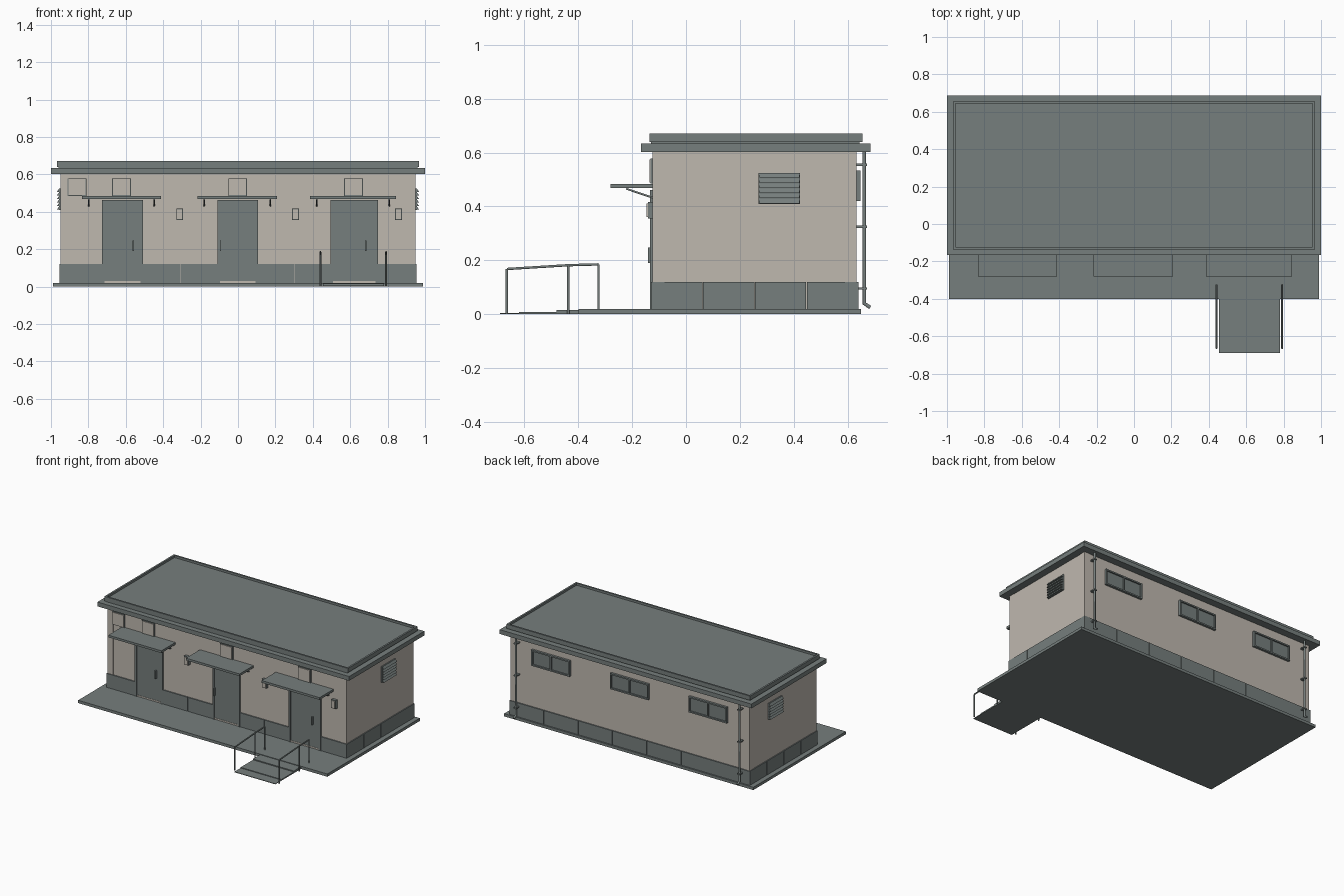
import bpy
import bmesh
from mathutils import Vector

old = bpy.data.objects.get("Cube")
if old:
    bpy.data.objects.remove(old, do_unlink=True)


def material(name, rgb):
    mat = bpy.data.materials.new(name)
    mat.use_nodes = True
    mat.diffuse_color = (*rgb, 1)
    mat.node_tree.nodes["Principled BSDF"].inputs["Base Color"].default_value = (*rgb, 1)
    return mat


GREY = material("slate_grey", (0.18, 0.21, 0.205))
TAN = material("warm_plaster", (0.52, 0.48, 0.43))


def finish(name, bm, mat):
    mesh = bpy.data.meshes.new(name)
    bm.to_mesh(mesh)
    bm.free()
    mesh.materials.append(mat)
    obj = bpy.data.objects.new(name, mesh)
    bpy.context.scene.collection.objects.link(obj)
    return obj


def box(name, x, y, z, mat=GREY, rim=None):
    """Box from three (low, high) ranges; rim = (width, depth) sinks the top."""
    bm = bmesh.new()
    bmesh.ops.create_cube(bm, size=1)
    for v in bm.verts:
        v.co = [r[0] + (c + 0.5) * (r[1] - r[0]) for c, r in zip(v.co, (x, y, z))]
    if rim:
        top = max(bm.faces, key=lambda f: f.calc_center_median().z)
        bmesh.ops.inset_region(bm, faces=[top], thickness=rim[0])
        inner = bmesh.ops.extrude_face_region(bm, geom=[top])["geom"]
        bmesh.ops.delete(bm, geom=[top], context='FACES_ONLY')
        for v in inner:
            if isinstance(v, bmesh.types.BMVert):
                v.co.z -= rim[1]
    bmesh.ops.recalc_face_normals(bm, faces=bm.faces)
    return finish(name, bm, mat)


def tube(name, points, radius, mat=GREY):
    """Round bar along a polyline."""
    curve = bpy.data.curves.new(name, 'CURVE')
    curve.dimensions = '3D'
    curve.bevel_depth = radius
    curve.bevel_resolution = 1
    curve.use_fill_caps = True
    spline = curve.splines.new('POLY')
    spline.points.add(len(points) - 1)
    for p, co in zip(spline.points, points):
        p.co = (*co, 1)
    curve.materials.append(mat)
    obj = bpy.data.objects.new(name, curve)
    bpy.context.scene.collection.objects.link(obj)
    return obj


def split(low, high, count, gap=0.003):
    """Equal ranges with a small seam between neighbours."""
    step = (high - low) / count
    return [(low + i * step + gap / 2 * (i > 0),
             low + (i + 1) * step - gap / 2 * (i < count - 1)) for i in range(count)]


FRONT, BACK, SIDE = -0.122, 0.632, 0.948

# Paved base and shallow entry steps
box("base_slab", (-0.99, 0.99), (-0.40, 0.65), (0, 0.02))
for i, (y, z) in enumerate([(-0.69, 0.004), (-0.62, 0.009), (-0.48, 0.016)]):
    box(f"entry_step_{i}", (0.455, 0.78), (y, -0.40), (0, z))

# Walls and corner posts
box("walls", (-SIDE, SIDE), (FRONT, BACK), (0.02, 0.605), TAN)
for sx in (-1, 1):
    for y in ((FRONT - 0.002, -0.08), (0.59, BACK + 0.002)):
        box("corner_post", sorted((sx * 0.905, sx * 0.95)), y, (0.02, 0.605), TAN)

# Roof slab and parapet with sunken deck
box("roof_slab", (-1, 1), (-0.167, 0.686), (0.603, 0.634))
box("roof_neck", (-0.96, 0.96), (-0.13, 0.645), (0.63, 0.642))
box("roof_parapet", (-0.968, 0.968), (-0.135, 0.656), (0.64, 0.671), rim=(0.018, 0.015))

# Doors: opening range and handle position
doors = [(-0.727, -0.508, -0.56), (-0.11, 0.107, -0.094), (0.495, 0.749, 0.684)]
for i, (a, b, h) in enumerate(doors):
    frame, top = 0.014, 0.462
    outer = (FRONT - 0.012, FRONT)
    box(f"door_{i}_leaf", (a + frame, b - frame), (FRONT - 0.006, FRONT), (0.03, top - frame))
    box(f"door_{i}_threshold", (a + frame, b - frame), (FRONT - 0.008, FRONT), (0.02, 0.03), TAN)
    box(f"door_{i}_left_jamb", (a, a + frame), outer, (0.02, top))
    box(f"door_{i}_right_jamb", (b - frame, b), outer, (0.02, top))
    box(f"door_{i}_head", (a + frame, b - frame), outer, (top - frame, top))
    box(f"door_{i}_handle", (h - 0.004, h + 0.004), (FRONT - 0.02, FRONT - 0.006), (0.19, 0.247))

# Canopies with slanted braces
for i, (a, b) in enumerate([(-0.834, -0.412), (-0.217, 0.209), (0.385, 0.845)]):
    box(f"canopy_{i}", (a, b), (-0.281, FRONT), (0.468, 0.484))
    for x in (a + 0.036, b - 0.036):
        tube("canopy_brace", [(x, -0.222, 0.466), (x, FRONT, 0.432)], 0.004)

# Vent covers above the doors
for x in (-0.861, -0.623, -0.002, 0.618):
    box("vent_cover_back", (x - 0.05, x + 0.05), (FRONT - 0.009, FRONT), (0.485, 0.579))
    box("vent_cover", (x - 0.046, x + 0.046), (FRONT - 0.013, FRONT), (0.489, 0.575), TAN)

# Wall lamps
for x in (-0.312, 0.307, 0.858):
    box("wall_lamp", (x - 0.018, x + 0.018), (FRONT - 0.02, FRONT), (0.356, 0.417))
    box("wall_lamp_lens", (x - 0.013, x + 0.013), (FRONT - 0.024, FRONT - 0.02), (0.361, 0.412), TAN)

# Plinth panels around the building
panel_z = (0.02, 0.12)
for x in split(-0.955, 0.955, 7):
    box("back_plinth_panel", x, (BACK, 0.64), panel_z)
edges = [-0.955] + [v for d in doors for v in d[:2]] + [0.955]
for k in range(0, len(edges), 2):
    for x in split(edges[k], edges[k + 1], 1 if k in (0, 6) else 2):
        box("front_plinth_panel", x, (-0.13, FRONT), panel_z)
for sx in (-1, 1):
    for y in split(-0.13, 0.64, 4):
        box("side_plinth_panel", sorted((sx * SIDE, sx * 0.955)), y, panel_z)

# Side louvres with tilted slats
for sx in (-1, 1):
    wide = sorted((sx * SIDE, sx * 0.956))
    box("louvre_back", wide, (0.27, 0.424), (0.41, 0.525))
    for z in [0.42 + 0.019 * i for i in range(6)]:
        slat = box("louvre_slat", sorted((sx * 0.95, sx * 0.968)),
                   (0.272, 0.422), (z - 0.008, z + 0.008))
        for v in slat.data.vertices:
            if abs(v.co.x) > 0.96 and v.co.z > z:
                v.co.x = sx * 0.957

# Back windows with two panes
for x in (-0.625, 0, 0.625):
    a, b, low, high, bar = x - 0.152, x + 0.152, 0.42, 0.534, 0.01
    proud = (BACK, BACK + 0.016)
    box("window_glass", (a, b), (BACK, BACK + 0.006), (low, high))
    for z in (low, high - bar):
        box("window_rail", (a, b), proud, (z, z + bar))
    for s in (a, x - bar / 2, b - bar):
        box("window_stile", (s, s + bar), proud, (low + bar, high - bar))

# Downpipes with wall brackets
for x in (-0.888, 0.888):
    tube("downpipe", [(x, 0.662, 0.605), (x, 0.662, 0.04), (x, 0.684, 0.025)], 0.008)
    for z in (0.095, 0.325, 0.555):
        box("pipe_bracket", (x - 0.011, x + 0.011), (BACK, 0.672), (z - 0.004, z + 0.004))

# Handrails beside the steps
for x in (0.441, 0.792):
    posts = [(-0.665, 0, 0.168), (-0.437, 0, 0.182), (-0.325, 0.02, 0.185)]
    tube("handrail", [(x, y, top) for y, low, top in posts], 0.005)
    for y, low, top in posts:
        tube("handrail_post", [(x, y, low), (x, y, top)], 0.005)
